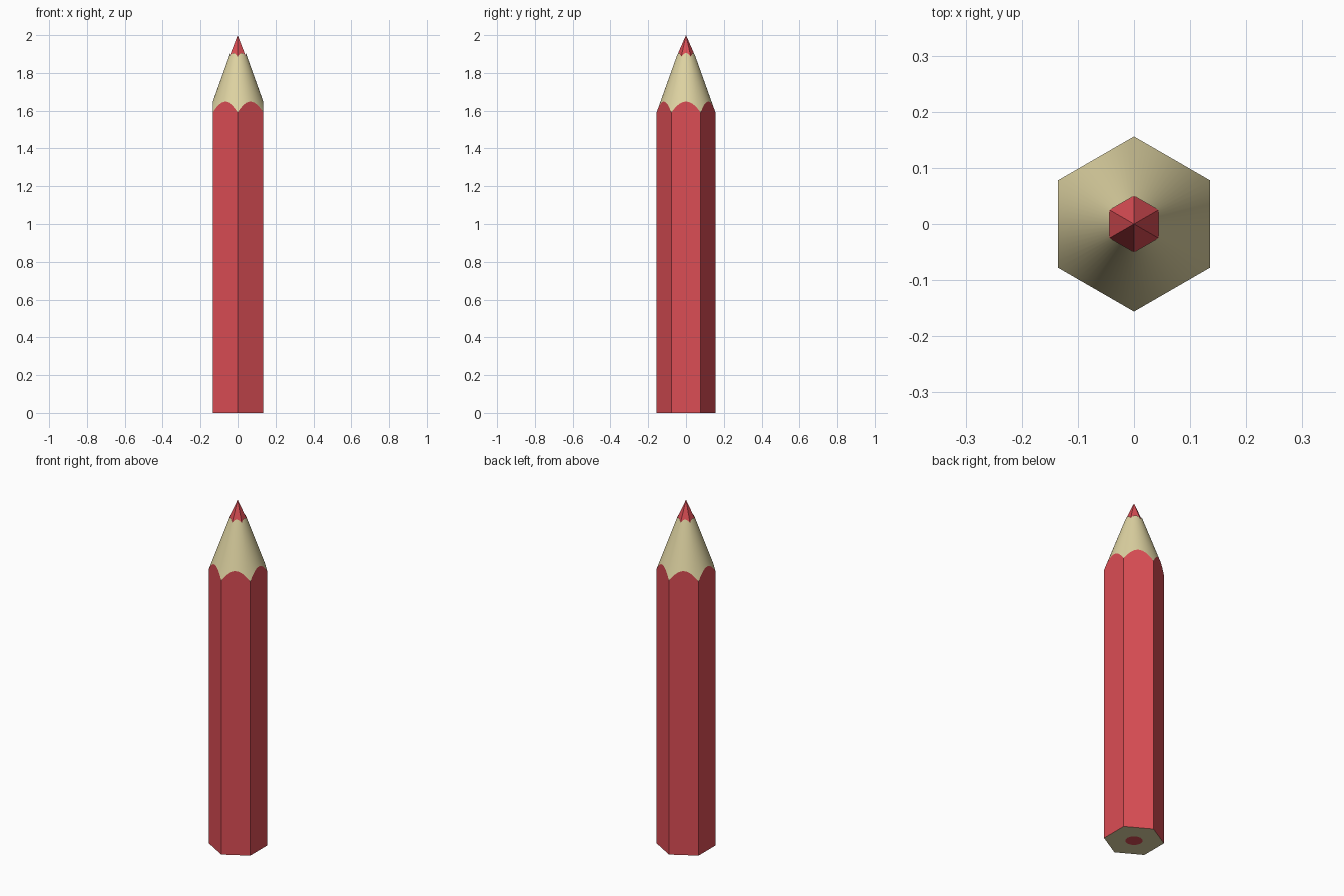
import bpy, bmesh
from math import pi, cos, sin

if "Cube" in bpy.data.objects:
    bpy.data.objects.remove(bpy.data.objects["Cube"])

R_BODY, R_CORE = 0.156, 0.05      # hexagon corner radii
Z_BODY, Z_CORE = 1.59, 1.886      # heights where the cone meets the corners
SEG = 12                          # steps per hexagon face
N = 6 * SEG


def material(name, rgb):
    m = bpy.data.materials.new(name)
    m.diffuse_color = (*rgb, 1)
    m.use_nodes = True
    m.node_tree.nodes["Principled BSDF"].inputs["Base Color"].default_value = m.diffuse_color
    return m


red = material("red", (0.71, 0.075, 0.09))
wood = material("wood", (0.73, 0.65, 0.36))


def hex_ring(radius):
    """Points along a hexagon with corners on +y and -y."""
    pts = []
    for k in range(6):
        a, b = pi / 2 + k * pi / 3, pi / 2 + (k + 1) * pi / 3
        for i in range(SEG):
            t = i / SEG
            pts.append((radius * (cos(a) * (1 - t) + cos(b) * t),
                        radius * (sin(a) * (1 - t) + sin(b) * t)))
    return pts


def circle_ring(radius):
    return [(radius * cos(pi / 2 + 2 * pi * i / N),
             radius * sin(pi / 2 + 2 * pi * i / N)) for i in range(N)]


def cone_z(x, y):
    r = (x * x + y * y) ** 0.5
    return Z_BODY + (R_BODY - r) * (Z_CORE - Z_BODY) / (R_BODY - R_CORE)


def on_cone(ring):
    return [(x, y, cone_z(x, y)) for x, y in ring]


def flat(ring, z):
    return [(x, y, z) for x, y in ring]


def loft(name, rings, mat, cap=False, smooth=False):
    """Skin consecutive rings, optionally filling the first one."""
    bm = bmesh.new()
    loops = [[bm.verts.new(p) for p in ring] for ring in rings]
    for lo, hi in zip(loops, loops[1:]):
        n = len(lo)
        for i in range(n):
            j = (i + 1) % n
            bm.faces.new((lo[i], lo[j], hi[j], hi[i]))
    if cap:
        bm.faces.new(loops[0][::-1])
    mesh = bpy.data.meshes.new(name)
    bm.to_mesh(mesh)
    bm.free()
    mesh.materials.append(mat)
    ob = bpy.data.objects.new(name, mesh)
    bpy.context.collection.objects.link(ob)
    if smooth:
        bpy.ops.object.select_all(action='DESELECT')
        ob.select_set(True)
        bpy.context.view_layer.objects.active = ob
        bpy.ops.object.shade_smooth_by_angle(angle=pi / 6)
    return ob


outer, inner, disc = hex_ring(R_BODY), hex_ring(R_CORE), circle_ring(0.044)

# painted hexagonal shaft with scalloped upper edge
loft("painted_body", [flat(outer, 0), on_cone(outer)], red)

# sharpened wood cone, with a short rim around the lead
loft("wood_cone", [on_cone(outer), on_cone(inner), flat(inner, Z_CORE)], wood, smooth=True)

# wooden bottom end around the lead
loft("wood_end", [flat(disc, 0), flat(outer, 0)], wood)

# round lead showing at the bottom
loft("lead_end", [flat(disc, 0)], red, cap=True)

# six-sided lead point
bpy.ops.mesh.primitive_cone_add(vertices=6, radius1=R_CORE, radius2=0, depth=2 - Z_CORE,
                                end_fill_type='NOTHING',
                                location=(0, 0, (2 + Z_CORE) / 2))
tip = bpy.context.object
tip.name = "lead_tip"
tip.data.materials.append(red)

# make the bottom ring face downward
bpy.data.objects["wood_end"].data.flip_normals()
